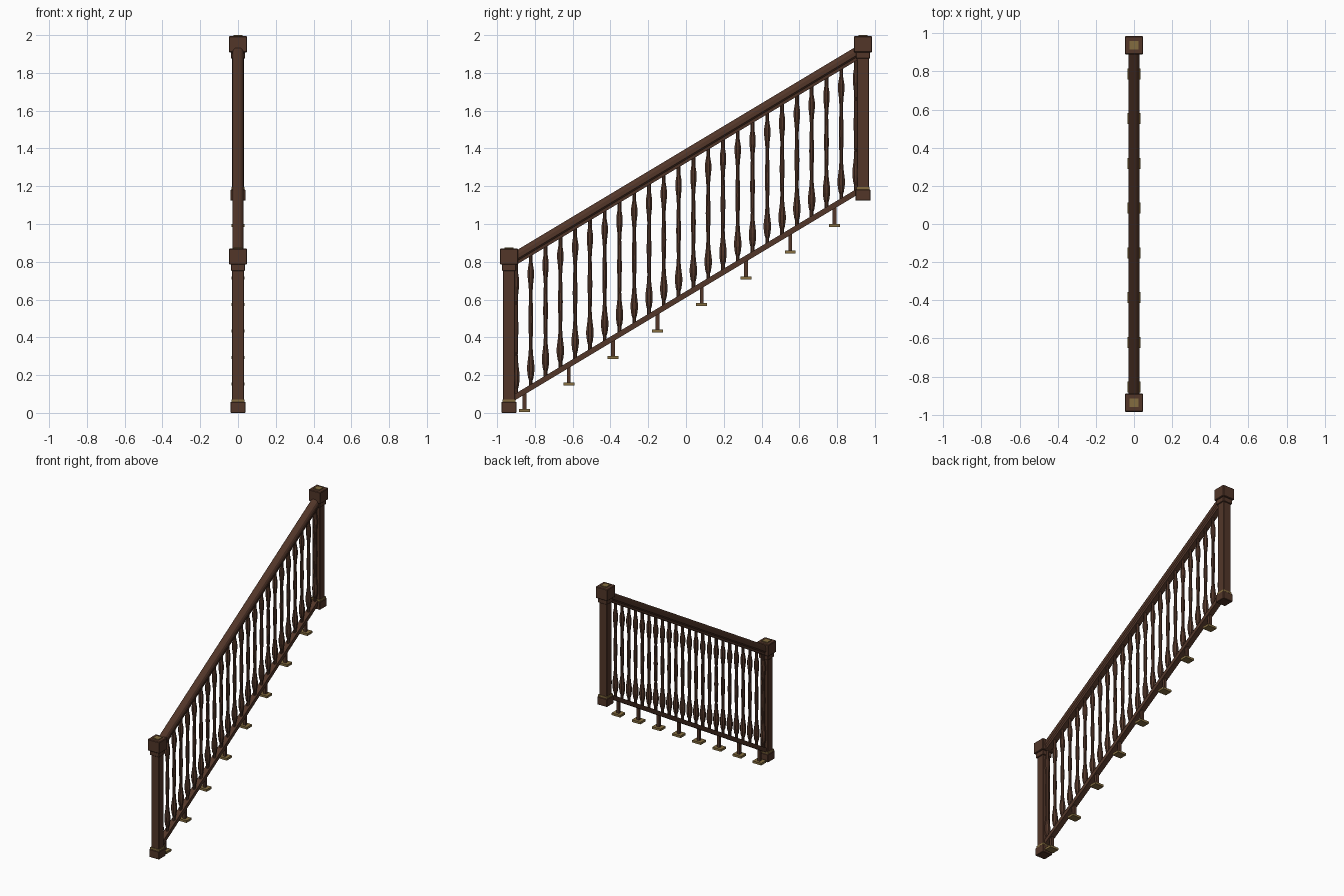
import bpy, bmesh, math

if "Cube" in bpy.data.objects:
    bpy.data.objects.remove(bpy.data.objects["Cube"])

SLOPE = 0.6


def material(name, rgb):
    m = bpy.data.materials.new(name)
    m.diffuse_color = (*rgb, 1)
    m.use_nodes = True
    m.node_tree.nodes["Principled BSDF"].inputs["Base Color"].default_value = m.diffuse_color
    return m


WOOD = material("dark_wood", (0.085, 0.037, 0.022))
BRASS = material("aged_brass", (0.23, 0.15, 0.05))


def finish(name, bm, mat):
    bmesh.ops.recalc_face_normals(bm, faces=bm.faces)
    me = bpy.data.meshes.new(name)
    bm.to_mesh(me)
    bm.free()
    me.materials.append(mat)
    ob = bpy.data.objects.new(name, me)
    bpy.context.collection.objects.link(ob)
    return ob


def block(name, y, z0, z1, wx, wy, mat, bevel=0.0):
    bm = bmesh.new()
    bmesh.ops.create_cube(bm, size=1)
    for v in bm.verts:
        v.co = (v.co.x * wx, y + v.co.y * wy, (z0 + z1) / 2 + v.co.z * (z1 - z0))
    ob = finish(name, bm, mat)
    if bevel:
        b = ob.modifiers.new("bevel", 'BEVEL')
        b.width, b.segments = bevel, 1
    return ob


def sloped_rail(name, profile, z_mid, y0, y1):
    # x/z profile swept up the stair slope, with plumb ends
    bm = bmesh.new()
    rings = [[bm.verts.new((x, y, z_mid + SLOPE * y + z)) for x, z in profile] for y in (y0, y1)]
    n = len(profile)
    for i in range(n):
        j = (i + 1) % n
        bm.faces.new((rings[0][i], rings[0][j], rings[1][j], rings[1][i]))
    bm.faces.new(rings[0])
    bm.faces.new(rings[1])
    return finish(name, bm, WOOD)


def lathe(name, y, z, profile, sides=8):
    bm = bmesh.new()
    rings = []
    for r, h in profile:
        rings.append([bm.verts.new((r * math.cos(a), y + r * math.sin(a), z + h))
                      for a in (2 * math.pi * (k + 0.5) / sides for k in range(sides))])
    for a, b in zip(rings, rings[1:]):
        for k in range(sides):
            m = (k + 1) % sides
            bm.faces.new((a[k], a[m], b[m], b[k]))
    bm.faces.new(rings[0])
    bm.faces.new(rings[-1])
    return finish(name, bm, WOOD)


# Newel posts: plinth, brass band, shaft, collar, cap and inlay
for tag, y, z in (("lower", -0.937, 0.0), ("upper", 0.937, 1.124)):
    block(tag + "_post_plinth", y, z, z + 0.058, 0.08, 0.08, WOOD, 0.003)
    block(tag + "_post_band", y, z + 0.058, z + 0.072, 0.07, 0.07, BRASS)
    block(tag + "_post_shaft", y, z + 0.05, z + 0.77, 0.062, 0.062, WOOD, 0.003)
    block(tag + "_post_collar", y, z + 0.752, z + 0.79, 0.076, 0.076, WOOD, 0.003)
    block(tag + "_post_cap", y, z + 0.785, z + 0.87, 0.096, 0.096, WOOD, 0.004)
    block(tag + "_post_inlay", y, z + 0.865, z + 0.876, 0.046, 0.046, BRASS)

# Handrail with rounded top, and flat bottom rail
half = [(0.02, -0.04), (0.022, -0.022), (0.03, -0.012), (0.03, 0.012), (0.024, 0.027), (0.012, 0.036)]
sloped_rail("handrail", half + [(-x, z) for x, z in reversed(half)], 1.363, -0.92, 0.92)
sloped_rail("bottom_rail", [(0.02, -0.017), (0.02, 0.017), (-0.02, 0.017), (-0.02, -0.017)],
            0.627, -0.92, 0.92)

# Turned balusters
TURNING = [(0.011, 0.0), (0.011, 0.04), (0.016, 0.055), (0.021, 0.09), (0.021, 0.115),
           (0.013, 0.175), (0.010, 0.22), (0.012, 0.30), (0.014, 0.36), (0.012, 0.42),
           (0.010, 0.50), (0.013, 0.545), (0.018, 0.585), (0.018, 0.62), (0.011, 0.66),
           (0.011, 0.71)]
for i in range(24):
    y = -0.9 + i * 1.8 / 23
    lathe(f"baluster_{i + 1}", y, 0.627 + SLOPE * y, TURNING)

# Tread brackets: brass foot plate and short rod up to the bottom rail
for i in range(8):
    y, z = -0.855 + 0.2345 * i, 0.005 + 0.14 * i
    block(f"foot_plate_{i + 1}", y, z, z + 0.016, 0.07, 0.058, BRASS)
    block(f"foot_rod_{i + 1}", y, z + 0.01, 0.627 + SLOPE * y, 0.02, 0.02, WOOD)
